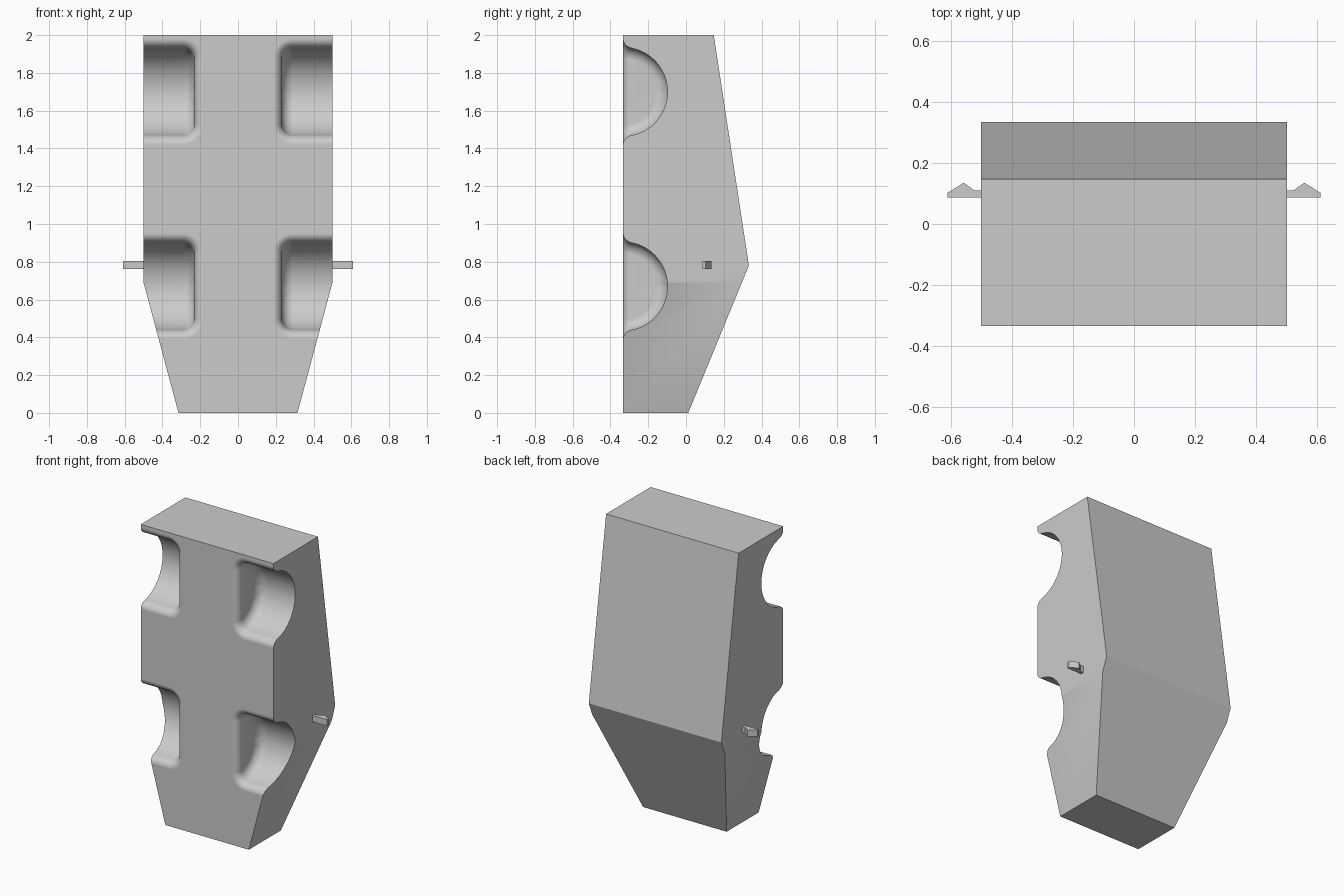
import bpy, bmesh, math

cube = bpy.data.objects.get("Cube")
if cube:
    bpy.data.objects.remove(cube, do_unlink=True)

FRONT = -0.333          # flat front plane
WELL_R, END_R, LIP_R = 0.235, 0.06, 0.045
WELL_X = 0.23           # inner wall of the wells

grey = bpy.data.materials.new("plain grey")
grey.use_nodes = True
grey.diffuse_color = (0.6, 0.6, 0.6, 1)
grey.node_tree.nodes["Principled BSDF"].inputs["Base Color"].default_value = (0.6, 0.6, 0.6, 1)


def finish(name, bm):
    bmesh.ops.recalc_face_normals(bm, faces=bm.faces)
    mesh = bpy.data.meshes.new(name)
    bm.to_mesh(mesh)
    bm.free()
    mesh.materials.append(grey)
    obj = bpy.data.objects.new(name, mesh)
    bpy.context.collection.objects.link(obj)
    return obj


def loft(rings):
    """Skin equal-length rings of points and cap both ends."""
    bm = bmesh.new()
    loops = [[bm.verts.new(p) for p in ring] for ring in rings]
    for a, b in zip(loops, loops[1:]):
        for i in range(len(a)):
            j = (i + 1) % len(a)
            bm.faces.new((a[i], a[j], b[j], b[i]))
    bm.faces.new(loops[0])
    bm.faces.new(loops[-1])
    return bm


def activate(obj):
    bpy.ops.object.select_all(action='DESELECT')
    obj.select_set(True)
    bpy.context.view_layer.objects.active = obj


def well_ring(depth, side, zc):
    """Outline of a wheel well at one depth, with rounded end and flared lip."""
    d = max(depth, 0)
    flare = LIP_R - math.sqrt(LIP_R**2 - (LIP_R - d)**2) if d < LIP_R else 0
    start = math.asin(max(0, (d - WELL_R + END_R) / END_R))
    half = []
    for k in range(9):
        phi = start + (math.pi / 2 - start) * k / 8
        radius = WELL_R - END_R + END_R * math.sin(phi)
        x = WELL_X + END_R * (1 - math.cos(phi)) - flare * math.cos(phi)
        h = math.sqrt(max(radius**2 - d**2, 0)) + flare * math.sin(phi)
        half.append((x, max(h, 0.001 + 0.0005 * k)))
    half.append((0.7, half[-1][1]))
    outline = half + [(x, -h) for x, h in reversed(half)]
    return [(side * x, FRONT + depth, zc + h) for x, h in outline]


# Body: side profile extruded across, lower flanks tapered
profile = [(FRONT, 0), (0.012, 0), (0.333, 0.78), (0.147, 2), (FRONT, 2)]
bm = loft([[(x, y, z) for y, z in profile] for x in (-0.5, 0.5)])
for s in (-1, 1):
    geom = bm.verts[:] + bm.edges[:] + bm.faces[:]
    cut = bmesh.ops.bisect_plane(bm, geom=geom, plane_co=(s * 0.5, 0, 0.69),
                                 plane_no=(s * 0.69, 0, -0.185), clear_outer=True)
    edges = [e for e in cut["geom_cut"] if isinstance(e, bmesh.types.BMEdge)]
    bmesh.ops.holes_fill(bm, edges=edges, sides=0)
body = finish("body", bm)

# Wheel wells: four rounded half-cylinder recesses cut from the front
lip = [LIP_R * (1 - math.cos(math.pi / 2 * i / 8)) for i in range(8)]
bowl_start = math.asin(LIP_R / WELL_R)
bowl = [WELL_R * math.sin(bowl_start + (math.pi / 2 - bowl_start) * i / 18) for i in range(18)]
depths = [-0.05] + lip + bowl + [WELL_R * 0.9995]
for side in (-1, 1):
    for zc in (0.67, 1.70):
        cutter = finish("well_cutter", loft([well_ring(d, side, zc) for d in depths]))
        cutter.hide_render = True
        mod = body.modifiers.new("well", 'BOOLEAN')
        mod.operation = 'DIFFERENCE'
        mod.solver = 'EXACT'
        mod.object = cutter
        activate(body)
        bpy.ops.object.modifier_apply(modifier=mod.name)
        bpy.data.objects.remove(cutter, do_unlink=True)

activate(body)
bpy.ops.object.shade_smooth_by_angle(angle=math.radians(28))
weighted = body.modifiers.new("weighted_normals", 'WEIGHTED_NORMAL')
weighted.keep_sharp = True

# Side mirrors: small wedge plates on each flank
outline = [(0.49, 0.087), (0.61, 0.087), (0.61, 0.102), (0.557, 0.135), (0.522, 0.11), (0.49, 0.11)]
for name, s in (("left_mirror", 1), ("right_mirror", -1)):
    finish(name, loft([[(s * x, y, z) for x, y in outline] for z in (0.762, 0.805)]))
